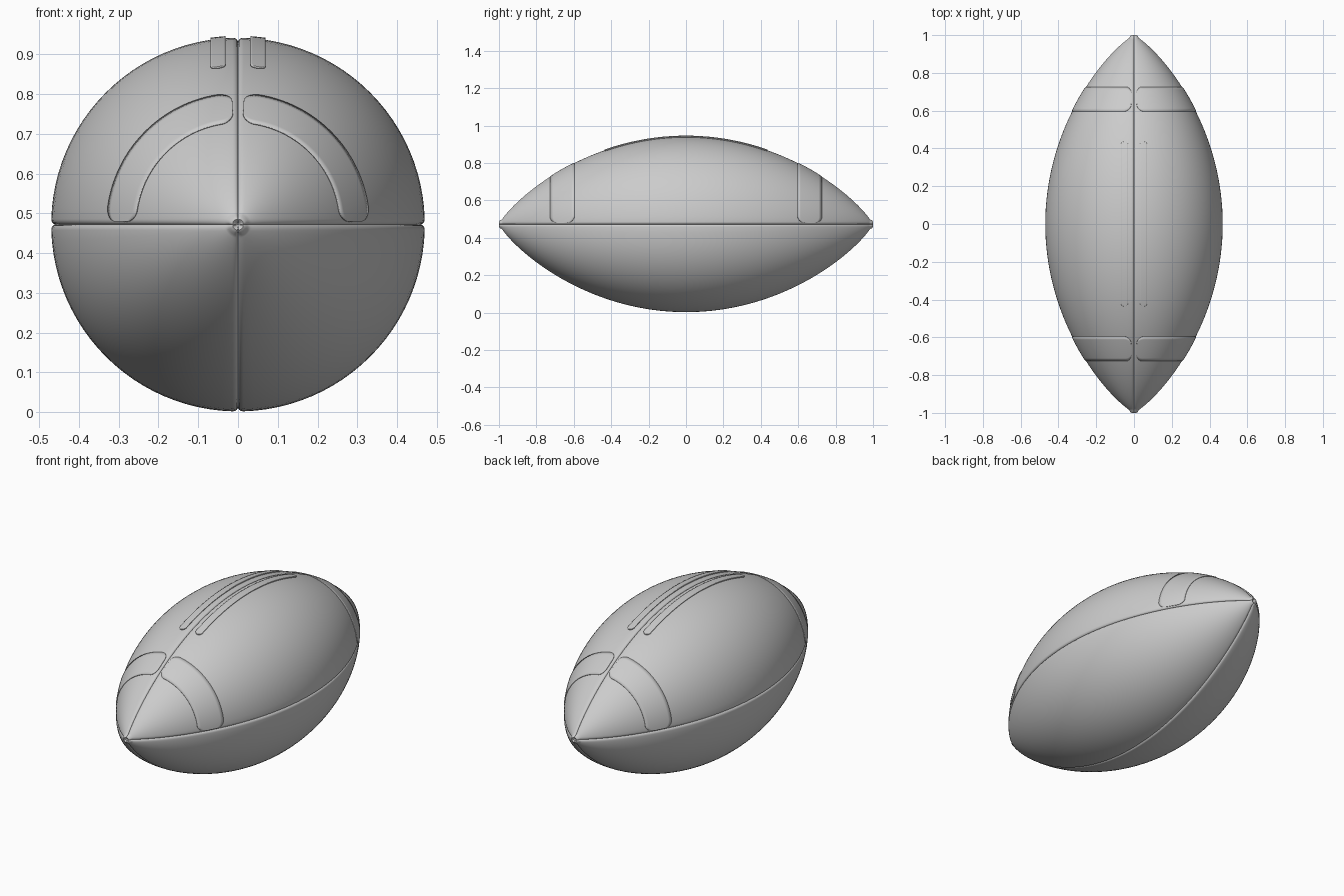
import bpy, bmesh, math

if "Cube" in bpy.data.objects:
    bpy.data.objects.remove(bpy.data.objects["Cube"])

RADIUS, MID = 0.47, 0.472

grey = bpy.data.materials.new("plain grey")
grey.use_nodes = True
grey.diffuse_color = (0.6, 0.6, 0.6, 1)
grey.node_tree.nodes["Principled BSDF"].inputs["Base Color"].default_value = (0.6, 0.6, 0.6, 1)


def body_radius(y):
    return RADIUS * (1 - y * y) ** 0.82


def point(y, r, angle):
    return (r * math.cos(angle), y, MID + r * math.sin(angle))


def grid_object(name, rows, thickness=0.0):
    """Skin a list of equal-length rows of points, smooth shaded."""
    bm = bmesh.new()
    grid = [[bm.verts.new(p) for p in row] for row in rows]
    for a, b in zip(grid, grid[1:]):
        for i in range(len(a) - 1):
            bm.faces.new((a[i], a[i + 1], b[i + 1], b[i]))
    bmesh.ops.remove_doubles(bm, verts=bm.verts, dist=1e-5)
    bmesh.ops.recalc_face_normals(bm, faces=bm.faces)
    # turn every normal away from the long axis
    bm.normal_update()
    out = sum(f.normal.x * f.calc_center_median().x
              + f.normal.z * (f.calc_center_median().z - MID) for f in bm.faces)
    if out < 0:
        bmesh.ops.reverse_faces(bm, faces=bm.faces)
    mesh = bpy.data.meshes.new(name)
    bm.to_mesh(mesh)
    bm.free()
    mesh.materials.append(grey)
    obj = bpy.data.objects.new(name, mesh)
    bpy.context.collection.objects.link(obj)
    if thickness:
        mod = obj.modifiers.new("raised", "SOLIDIFY")
        mod.thickness, mod.offset = thickness, 1
    bpy.ops.object.select_all(action="DESELECT")
    obj.select_set(True)
    bpy.context.view_layer.objects.active = obj
    bpy.ops.object.shade_smooth_by_angle(angle=math.radians(50))
    return obj


# Lengthwise profile, with a small rounded lip and dimple at each tip
tip = [(0.985, 0.0265), (0.995, 0.022), (1.0, 0.014), (0.993, 0.006), (0.985, 0.0)]
steps = [math.sin(math.pi / 2 * i / 36) * 0.98 for i in range(-36, 37)]
profile = [(-y, r) for y, r in reversed(tip)]
profile += [(y, body_radius(y)) for y in steps] + tip


def panel_row(y, r, start):
    """Quarter arc whose two edges roll down into the seams."""
    w = min(0.014, 0.4 * r)
    edge = math.asin(0.4) if r < 0.035 else math.asin(w / r)
    roll = [edge * (1 - math.cos(math.pi / 2 * i / 5)) for i in range(5)]
    flat = [edge + (math.pi / 2 - 2 * edge) * i / 24 for i in range(25)]
    angles = roll + flat + [math.pi / 2 - a for a in reversed(roll)]
    row = []
    for a in angles:
        d = min(a, math.pi / 2 - a) / edge
        sink = w * 0.8 * (1 - math.sqrt(1 - (1 - d) ** 2)) if d < 1 else 0
        row.append(point(y, r - sink, start + a))
    return row


# Four panels
names = ["upper_left_panel", "upper_right_panel", "lower_right_panel", "lower_left_panel"]
for k, name in enumerate(names):
    grid_object(name, [panel_row(y, r, k * math.pi / 2) for y, r in profile])


def rounded_patch(length, width, corner, place, n=40):
    """Rows of a rounded rectangle lying on the ball; place maps (u, v) to a point."""
    ends = [corner * (1 - math.cos(math.pi / 2 * i / 8)) for i in range(9)]
    us = ends + [corner + (length - 2 * corner) * i / n for i in range(1, n)]
    us += [length - e for e in reversed(ends)]
    rows = []
    for u in us:
        e = min(u, length - u)
        cut = corner - math.sqrt(max(0, corner ** 2 - (corner - e) ** 2)) if e < corner else 0
        cut = min(cut, width / 2 - 0.0005)
        rows.append([place(u, cut + (width - 2 * cut) * j / 8) for j in range(9)])
    return rows


for side, sname in ((1, "left"), (-1, "right")):
    # Raised strip beside the top seam
    def on_top(u, v):
        y, x = u - 0.435, 0.031 + v
        r = body_radius(y)
        return (side * x, y, MID + math.sqrt(r * r - x * x))
    grid_object(sname + "_lace_strip", rounded_patch(0.87, 0.038, 0.019, on_top), 0.005)

    # Raised half-stripes near both tips, on the upper panels
    for end, ename in ((-1, "front"), (1, "back")):
        def on_end(u, v):
            y = 0.595 + v
            r = body_radius(y)
            a = 0.025 + u / 0.33
            x, _, z = point(y, r, a)
            return (side * x, end * y, z)
        grid_object(ename + "_" + sname + "_stripe",
                    rounded_patch(0.495, 0.13, 0.04, on_end), 0.003)
